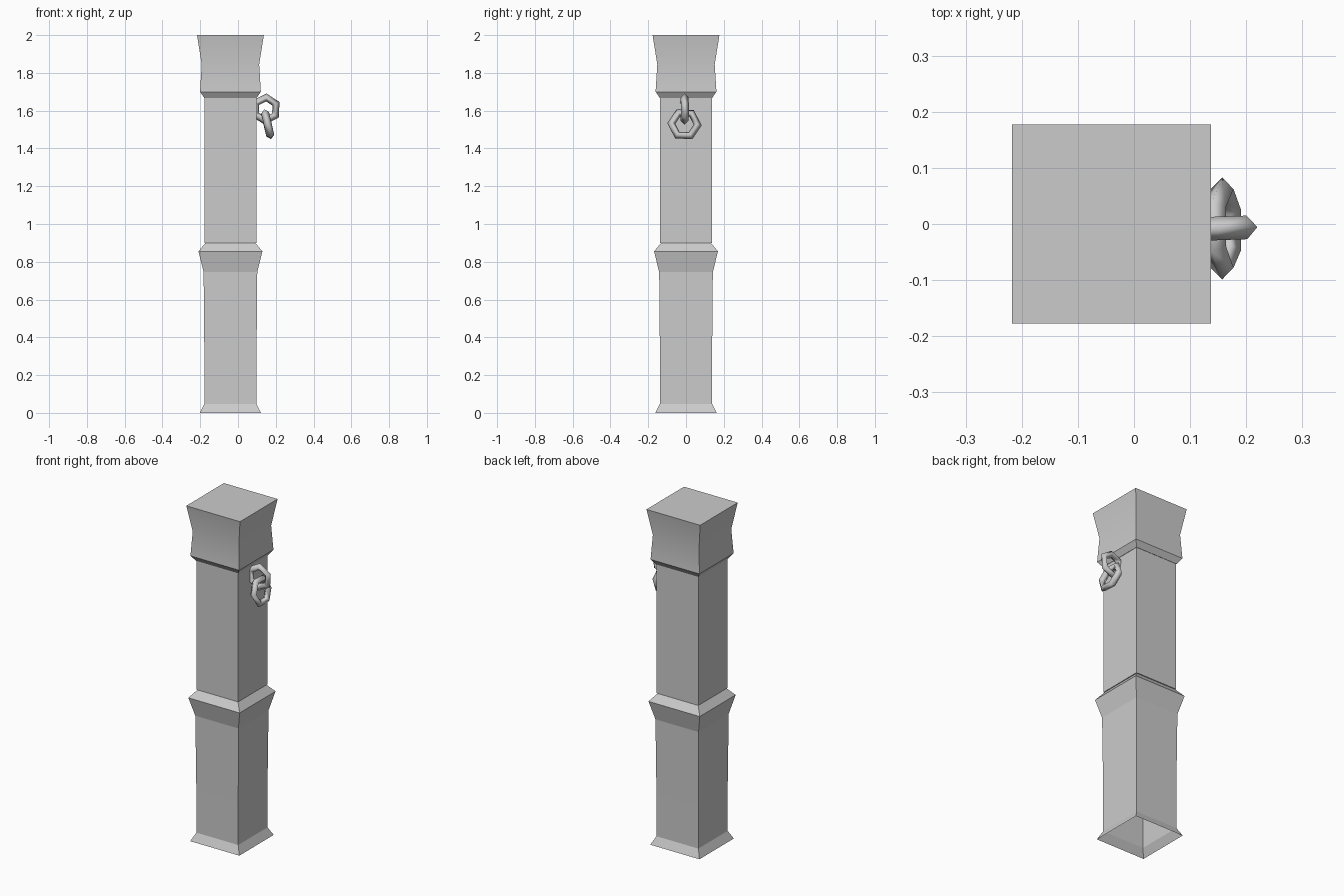
import bpy
from math import radians, pi

cube = bpy.data.objects.get("Cube")
if cube:
    bpy.data.objects.remove(cube, do_unlink=True)

stone = bpy.data.materials.new("grey stone")
stone.use_nodes = True
GREY = (0.6, 0.6, 0.6, 1)
stone.diffuse_color = GREY
stone.node_tree.nodes["Principled BSDF"].inputs["Base Color"].default_value = GREY

AXIS_X = -0.04   # the post stands off centre, balancing the chain


def square_section(name, profile, cap_bottom=False, cap_top=False):
    """Square prism through (half width, height) rings."""
    verts, faces = [], []
    for half, z in profile:
        verts += [(AXIS_X + sx * half, sy * half, z)
                  for sx, sy in ((-1, -1), (1, -1), (1, 1), (-1, 1))]
    for ring in range(len(profile) - 1):
        for i in range(4):
            a, b = ring * 4 + i, ring * 4 + (i + 1) % 4
            faces.append((a, b, b + 4, a + 4))
    last = len(verts) - 4
    if cap_bottom:
        faces.append((3, 2, 1, 0))
    if cap_top:
        faces.append(tuple(range(last, last + 4)))
    mesh = bpy.data.meshes.new(name)
    mesh.from_pydata(verts, [], faces)
    mesh.materials.append(stone)
    obj = bpy.data.objects.new(name, mesh)
    bpy.context.collection.objects.link(obj)
    return obj


def chain_link(name, location, rotation, major):
    """Six-sided ring with a diamond-section bar."""
    bpy.ops.mesh.primitive_torus_add(
        major_segments=6, minor_segments=4, major_radius=major,
        minor_radius=0.021, location=location, rotation=rotation)
    obj = bpy.context.object
    obj.name = name
    obj.data.materials.append(stone)
    bpy.ops.object.shade_smooth()


# Lower post: flared foot, shaft and collar, hollow underneath
square_section("lower_post", [(0.162, 0), (0.138, 0.048), (0.138, 0.3),
                              (0.142, 0.745), (0.169, 0.855), (0.132, 0.9)],
               cap_top=True)

# Upper post
square_section("upper_post", [(0.137, 0.9), (0.137, 1.69)], cap_bottom=True)

# Flared capital
capital = square_section("capital", [(0.139, 1.668), (0.161, 1.7),
                                     (0.152, 1.845), (0.177, 2.0)],
                         cap_bottom=True, cap_top=True)
bpy.ops.object.select_all(action='DESELECT')
capital.select_set(True)
bpy.context.view_layer.objects.active = capital
bpy.ops.object.shade_smooth_by_angle(angle=radians(30))

# Two interlocked links hanging on the left side
chain_link("upper_chain_link", (0.146, -0.008, 1.608),
           (pi / 2, radians(33), radians(2)), 0.062)
chain_link("lower_chain_link", (0.157, -0.008, 1.528),
           (radians(2), radians(77), pi / 2 - pi / 2), 0.07)
bpy.context.object.rotation_euler = (radians(90), radians(3), radians(90))
bpy.context.object.rotation_euler.rotate_axis('X', radians(-13))
